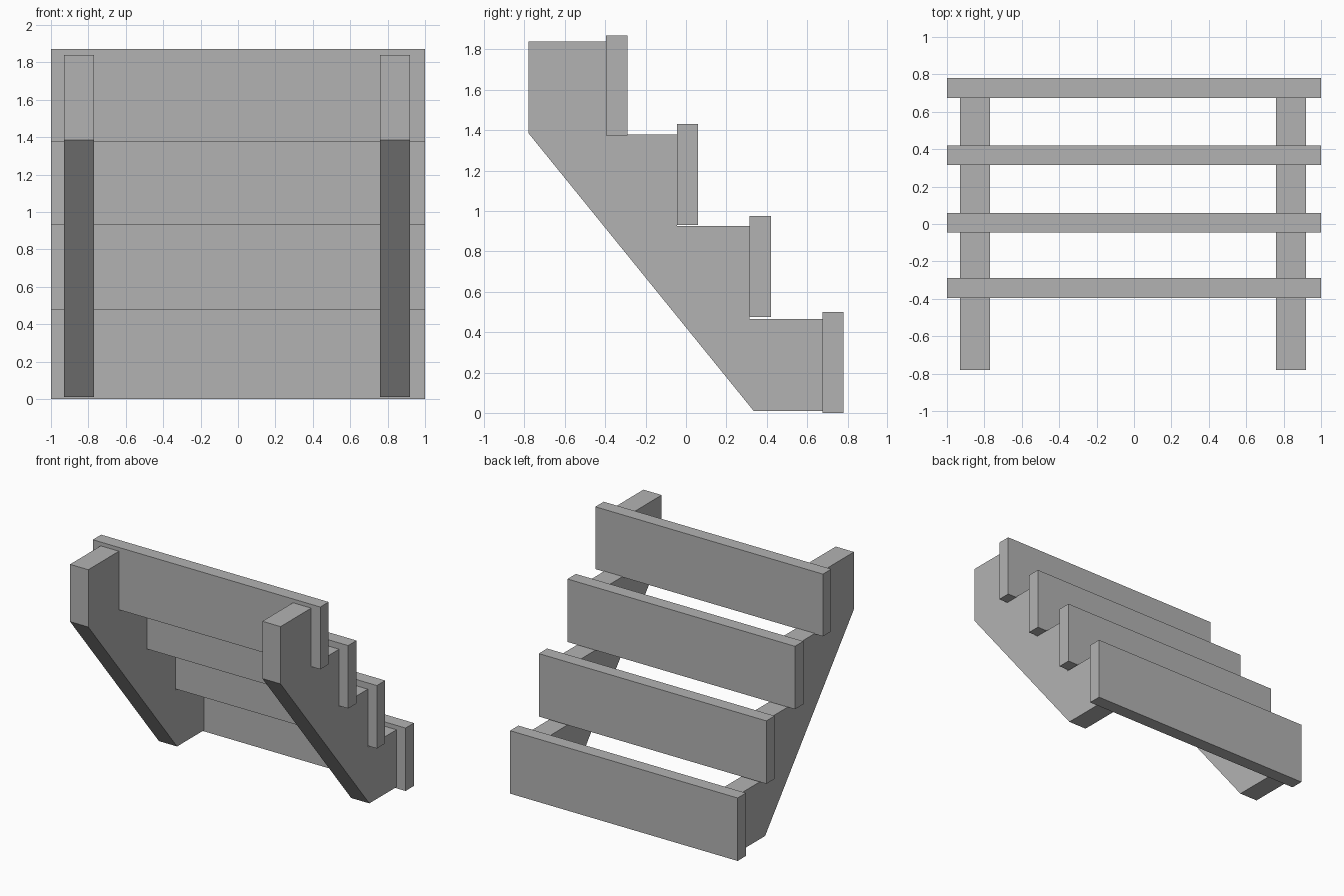
import bpy
import bmesh

cube = bpy.data.objects.get("Cube")
if cube:
    bpy.data.objects.remove(cube, do_unlink=True)

grey = bpy.data.materials.new("plain_grey")
grey.use_nodes = True
grey.diffuse_color = (0.45, 0.45, 0.45, 1)
grey.node_tree.nodes["Principled BSDF"].inputs["Base Color"].default_value = (0.45, 0.45, 0.45, 1)


def extrude_profile(name, profile, x0, x1):
    """Extrude a (y, z) outline along x."""
    bm = bmesh.new()
    face = bm.faces.new([bm.verts.new((x0, y, z)) for y, z in profile])
    out = bmesh.ops.extrude_face_region(bm, geom=[face])
    verts = [v for v in out["geom"] if isinstance(v, bmesh.types.BMVert)]
    bmesh.ops.translate(bm, verts=verts, vec=(x1 - x0, 0, 0))
    bmesh.ops.recalc_face_normals(bm, faces=bm.faces)
    mesh = bpy.data.meshes.new(name)
    bm.to_mesh(mesh)
    bm.free()
    mesh.materials.append(grey)
    obj = bpy.data.objects.new(name, mesh)
    bpy.context.collection.objects.link(obj)


# Front face of each riser and its lower and upper edge, top step first
risers = [(-0.395, 1.375, 1.87), (-0.045, 0.93, 1.43),
          (0.315, 0.475, 0.975), (0.675, 0.0, 0.5)]
treads = [1.84, 1.38, 0.925, 0.465, 0.01]

# Stepped side stringers
outline = [(-0.78, treads[0])]
for i, (y, low, high) in enumerate(risers):
    outline += [(y, treads[i]), (y, treads[i + 1])]
outline += [(0.335, treads[-1]), (-0.78, 1.385)]
extrude_profile("right_stringer", outline, -0.93, -0.77)
extrude_profile("left_stringer", outline, 0.76, 0.92)

# Riser boards
for i, (y, low, high) in enumerate(risers):
    back = y + 0.105
    extrude_profile(f"riser_board_{i + 1}",
                    [(y, low), (back, low), (back, high), (y, high)], -1, 1)
